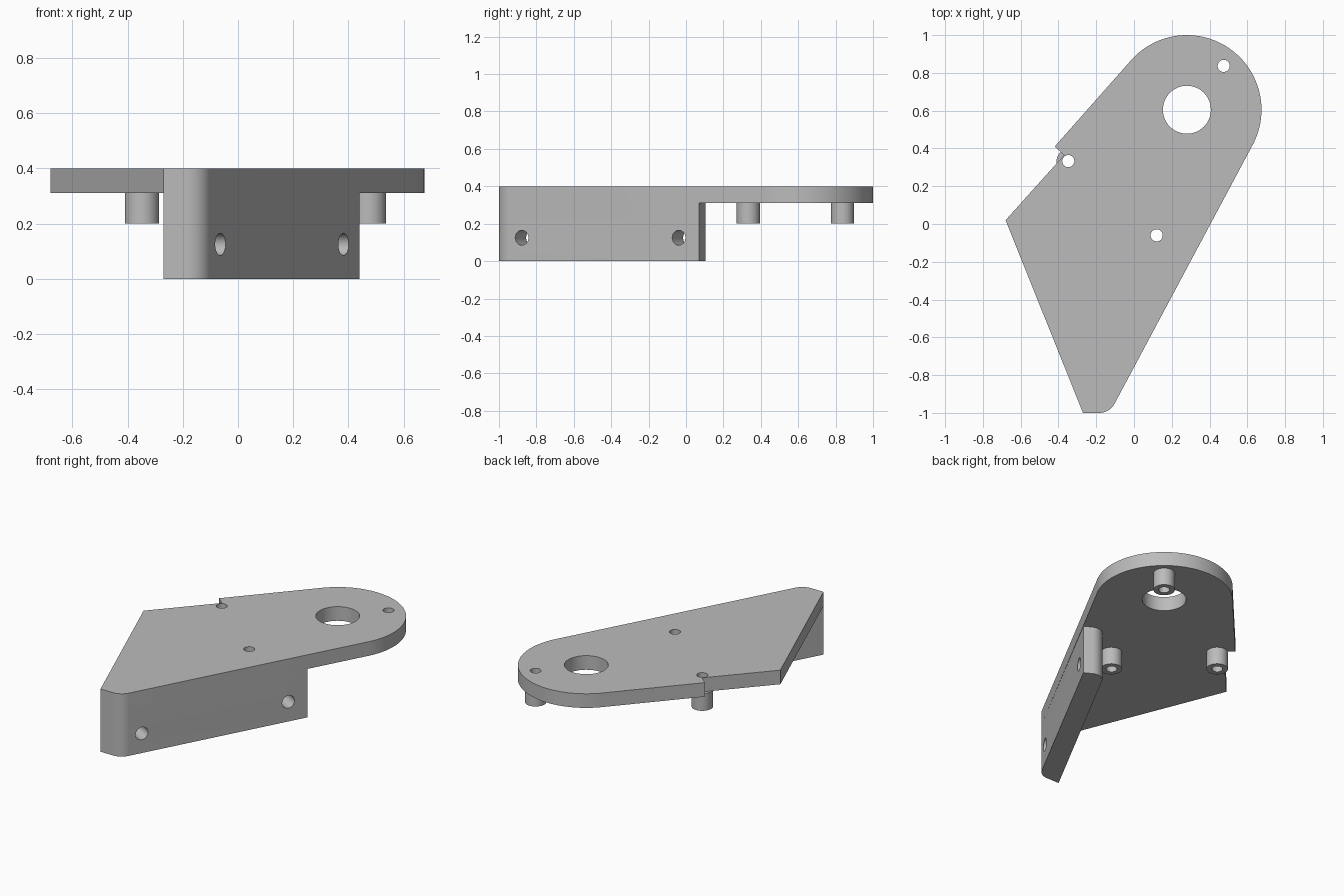
import bpy, bmesh, math
from mathutils import Vector, Matrix

cube = bpy.data.objects.get("Cube")
if cube:
    bpy.data.objects.remove(cube, do_unlink=True)

grey = bpy.data.materials.new("plain_grey")
grey.use_nodes = True
GREY = (0.5, 0.5, 0.5, 1)
grey.diffuse_color = GREY
grey.node_tree.nodes["Principled BSDF"].inputs["Base Color"].default_value = GREY

TOP, UNDER, POST_END = 0.40, 0.31, 0.20
SLANT = math.radians(-28.1)          # facing direction of the long slanted side
OUT = Vector((math.cos(SLANT), math.sin(SLANT), 0))


def arc(cx, cy, r, start, end, n):
    """Points on an arc, angles in degrees."""
    angles = [math.radians(start + (end - start) * i / n) for i in range(n + 1)]
    return [(cx + r * math.cos(a), cy + r * math.sin(a)) for a in angles]


def finish(name, bm):
    bmesh.ops.recalc_face_normals(bm, faces=bm.faces)
    mesh = bpy.data.meshes.new(name)
    bm.to_mesh(mesh)
    bm.free()
    mesh.materials.append(grey)
    obj = bpy.data.objects.new(name, mesh)
    bpy.context.collection.objects.link(obj)
    return obj


def prism(name, outline, z0, z1):
    bm = bmesh.new()
    face = bm.faces.new([bm.verts.new((x, y, z0)) for x, y in outline])
    up = bmesh.ops.extrude_face_region(bm, geom=[face])["geom"]
    bmesh.ops.translate(bm, vec=(0, 0, z1 - z0),
                        verts=[v for v in up if isinstance(v, bmesh.types.BMVert)])
    return finish(name, bm)


def cylinder(name, centre, r, length, axis=Vector((0, 0, 1))):
    bm = bmesh.new()
    turn = Vector((0, 0, 1)).rotation_difference(axis).to_matrix().to_4x4()
    bmesh.ops.create_cone(bm, cap_ends=True, segments=48, radius1=r, radius2=r,
                          depth=length, matrix=Matrix.Translation(centre) @ turn)
    return finish(name, bm)


def activate(obj):
    bpy.ops.object.select_all(action="DESELECT")
    obj.select_set(True)
    bpy.context.view_layer.objects.active = obj


def drill(obj, centre, r, axis=Vector((0, 0, 1))):
    """Cut a round through hole."""
    cutter = cylinder("hole_cutter", centre, r, 0.6, axis)
    cutter.hide_render = True
    mod = obj.modifiers.new("hole", "BOOLEAN")
    mod.operation, mod.solver, mod.object = "DIFFERENCE", "EXACT", cutter
    activate(obj)
    bpy.ops.object.modifier_apply(modifier=mod.name)
    bpy.data.objects.remove(cutter, do_unlink=True)


# Shared rounded front corner of plate and wall
front_corner = [(-0.27, -1)] + arc(-0.183, -0.91, 0.09, -90, -28.1, 12)

# Top plate with rounded end and a small step on its left edge
plate = prism("top_plate", front_corner
              + arc(0.28, 0.605, 0.395, -28.1, 139, 56)
              + [(-0.42, 0.41), (-0.37, 0.365), (-0.68, 0.02)], UNDER, TOP)
drill(plate, (0.28, 0.605, UNDER), 0.127)

# Side wall along the slanted edge, inner end corner rounded
wall = prism("side_wall", front_corner + [(0.44, 0.07)]
             + arc(0.359, 0.034, 0.07, 61.9, 151.9, 14), 0, UNDER)
for x, y in [(-0.06, -0.88), (0.385, -0.04)]:
    drill(wall, (x, y, 0.125), 0.04, OUT)

# Hollow posts under the plate, drilled through
parts = [plate, wall]
posts = {"back_post": (0.475, 0.837), "side_post": (-0.348, 0.333),
         "middle_post": (0.12, -0.06)}
for name, (x, y) in posts.items():
    post = cylinder(name, (x, y, (UNDER + POST_END) / 2), 0.062, UNDER - POST_END)
    drill(post, (x, y, UNDER), 0.032)
    drill(plate, (x, y, UNDER), 0.032)
    parts.append(post)

for obj in parts:
    activate(obj)
    bpy.ops.object.shade_smooth_by_angle(angle=math.radians(30))
